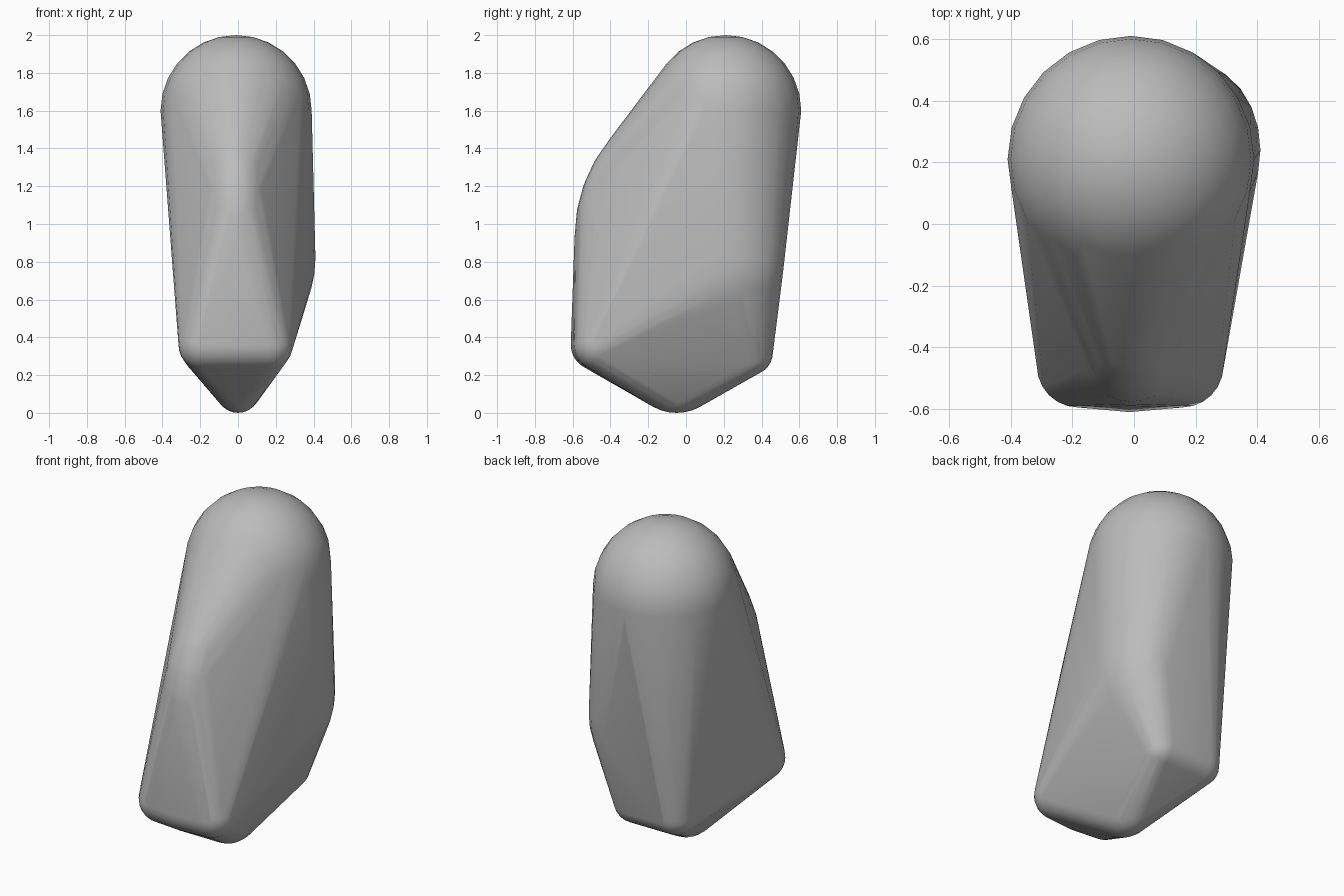
import bpy
import bmesh
from mathutils import Matrix, Vector
from math import cos, sin, radians

cube = bpy.data.objects.get("Cube")
if cube:
    bpy.data.objects.remove(cube, do_unlink=True)

# Plain grey finish
grey = bpy.data.materials.new("plain_grey")
grey.use_nodes = True
colour = (0.5, 0.5, 0.5, 1)
grey.diffuse_color = colour
grey.node_tree.nodes["Principled BSDF"].inputs["Base Color"].default_value = colour

bm = bmesh.new()


def blob(centre, radii):
    """Add one ellipsoid that the skin is stretched over."""
    if not isinstance(radii, tuple):
        radii = (radii,) * 3
    place = Matrix.Translation(centre) @ Matrix.Diagonal(Vector(radii)).to_4x4()
    bmesh.ops.create_uvsphere(bm, u_segments=24, v_segments=14, radius=1, matrix=place)


# Round top
blob((-0.01, 0.21, 1.6), 0.4)

# Curved front ridge
for angle in range(0, 41, 10):
    a = radians(angle)
    blob((-0.01, 0.23 - 0.66 * cos(a), 0.93 + 0.66 * sin(a)), 0.16)

# Wide front toe
for x in (-0.18, -0.015, 0.155):
    blob((x, -0.46 if x * x > 0.01 else -0.475, 0.36), 0.135)

# Bulge on the left side
blob((0.19, 0.24, 0.82), (0.22, 0.28, 0.37))

# Back heel
for x in (-0.17, 0.1):
    blob((x, 0.34, 0.32), 0.12)

# Bottom keel
blob((0, -0.05, 0.15), (0.13, 0.2, 0.15))

# Stretch one convex skin over everything
hull = bmesh.ops.convex_hull(bm, input=bm.verts[:])
inside = {g for g in hull["geom_interior"] + hull["geom_unused"]
          if isinstance(g, bmesh.types.BMVert) and g.is_valid}
bmesh.ops.delete(bm, geom=list(inside), context="VERTS")
skin = {g for g in hull["geom"] if g.is_valid and isinstance(g, bmesh.types.BMFace)}
bmesh.ops.delete(bm, geom=[f for f in bm.faces if f not in skin], context="FACES")
bmesh.ops.recalc_face_normals(bm, faces=bm.faces[:])

mesh = bpy.data.meshes.new("rounded_body")
bm.to_mesh(mesh)
bm.free()
body = bpy.data.objects.new("rounded_body", mesh)
bpy.context.collection.objects.link(body)
mesh.materials.append(grey)

# Smooth shading
bpy.ops.object.select_all(action="DESELECT")
body.select_set(True)
bpy.context.view_layer.objects.active = body
bpy.ops.object.shade_smooth_by_angle(angle=radians(40))
